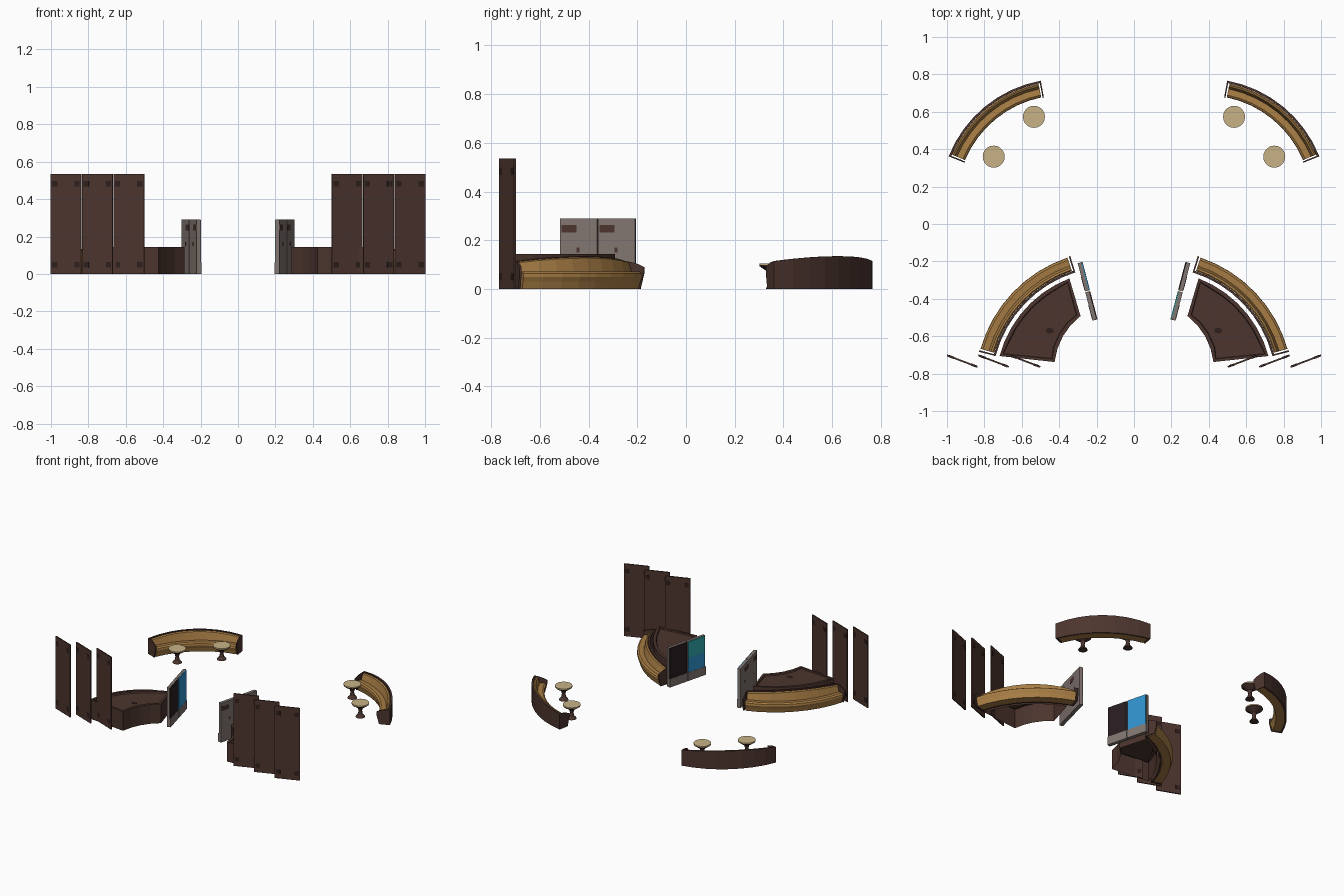
import bpy, bmesh, math
from mathutils import Vector

if "Cube" in bpy.data.objects:
    bpy.data.objects.remove(bpy.data.objects["Cube"])


def material(name, r, g, b):
    m = bpy.data.materials.new(name)
    m.diffuse_color = (r, g, b, 1)
    m.use_nodes = True
    m.node_tree.nodes["Principled BSDF"].inputs["Base Color"].default_value = m.diffuse_color
    return m


BROWN = material("dark brown wood", 0.072, 0.035, 0.027)
MARK = material("scorched brown", 0.026, 0.014, 0.012)
GOLD = material("golden upholstery", 0.40, 0.21, 0.06)
BEIGE = material("beige table top", 0.58, 0.45, 0.24)
GREY = material("warm grey metal", 0.22, 0.18, 0.165)
BLUE = material("blue screen", 0.03, 0.30, 0.62)
TEAL = material("teal screen", 0.03, 0.40, 0.42)
BLACK = material("blank screen", 0.022, 0.012, 0.015)


def finish(bm, name, mat, s):
    """Everything is drawn on the left; s = -1 flips it to the right."""
    for v in bm.verts:
        v.co.x *= s
    bmesh.ops.recalc_face_normals(bm, faces=bm.faces)
    me = bpy.data.meshes.new(name)
    bm.to_mesh(me)
    bm.free()
    me.materials.append(mat)
    ob = bpy.data.objects.new(name, me)
    bpy.context.collection.objects.link(ob)
    return ob


def skin(bm, rings, caps=True):
    """Join closed rings of points into a tube."""
    vs = [[bm.verts.new(p) for p in r] for r in rings]
    n = len(vs[0])
    for a, b in zip(vs, vs[1:]):
        for i in range(n):
            bm.faces.new((a[i], a[(i + 1) % n], b[(i + 1) % n], b[i]))
    if caps:
        bm.faces.new(vs[0])
        bm.faces.new(vs[-1])


def slab(name, p, q, t, z0, z1, mat, s, u0=0, u1=1, off=0):
    """Upright slab along the line p-q, shifted by off along its normal."""
    p, q = Vector((*p, 0)), Vector((*q, 0))
    d = q - p
    n = Vector((-d.y, d.x, 0)).normalized()
    a, b = p + d * u0 + n * off, p + d * u1 + n * off
    h = n * t / 2
    bm = bmesh.new()
    skin(bm, [[v + Vector((0, 0, z)) for v in (a - h, b - h, b + h, a + h)] for z in (z0, z1)])
    finish(bm, name, mat, s)


def sofa(name, cx, cy, r, a0, a1, side, s):
    """Curved sofa; the seat is on the outside (side 1) or inside (side -1)."""
    def pt(a, d, z):
        rr = r + side * d
        return (cx + rr * math.cos(a), cy + rr * math.sin(a), z)

    def sweep(part, profile, mat, b0, b1, segs):
        bm = bmesh.new()
        rings = []
        for i in range(segs + 1):
            a = b0 + (b1 - b0) * i / segs
            u = 2 * (a - a0) / (a1 - a0) - 1
            # the backrest is a little lower toward the ends
            rings.append([pt(a, d, z - 0.02 * u * u * (z > 0.1)) for d, z in profile])
        skin(bm, rings)
        finish(bm, name + "_" + part, mat, s)

    a0, a1 = math.radians(a0), math.radians(a1)
    g = 0.02
    sweep("back_board", [(0, 0), (0, 0.135), (0.012, 0.135), (0.012, 0)], BROWN, a0, a1, 8)
    sweep("backrest_cushion", [(0.013, 0.05), (0.013, 0.125), (0.02, 0.132), (0.03, 0.127),
                               (0.042, 0.07), (0.042, 0.05)], GOLD, a0 + g, a1 - g, 8)
    sweep("seat_cushion", [(0.013, 0.03), (0.013, 0.066), (0.075, 0.072), (0.086, 0.064),
                           (0.088, 0.05), (0.08, 0.03)], GOLD, a0 + g, a1 - g, 8)
    sweep("seat_base", [(0.013, 0), (0.013, 0.03), (0.08, 0.03), (0.072, 0)],
          GOLD, a0 + g, a1 - g, 8)
    end = [(0, 0), (0, 0.135), (0.04, 0.13), (0.066, 0.122), (0.092, 0.09), (0.092, 0.065), (0.076, 0)]
    sweep("end_panel_a", end, BROWN, a0 - 0.004, a0 + 0.008, 1)
    sweep("end_panel_b", end, BROWN, a1 - 0.008, a1 + 0.004, 1)


def fan_table(s):
    """Hollow fan-shaped counter behind the front sofa, open underneath."""
    pts = []
    for i in range(8):
        a = math.radians(111 + 54 * i / 7)
        pts.append((-0.125 + 0.615 * math.cos(a), -0.865 + 0.615 * math.sin(a)))
    c, m, d = Vector((-0.286, -0.492)), Vector((-0.405, -0.585)), Vector((-0.425, -0.738))
    for i in range(5):
        t = 1 - i / 4
        pts.append(tuple(c * (1 - t) ** 2 + m * 2 * t * (1 - t) + d * t * t))
    bm = bmesh.new()
    low = [bm.verts.new((x, y, 0)) for x, y in pts]
    top = [bm.verts.new((x, y, 0.143)) for x, y in pts]
    n = len(pts)
    for i in range(n):
        j = (i + 1) % n
        bm.faces.new((low[i], low[j], top[j], top[i]))
    lid = bm.faces.new(top)
    # raised rim round a slightly sunk top
    bmesh.ops.recalc_face_normals(bm, faces=bm.faces)
    bmesh.ops.inset_region(bm, faces=[lid], thickness=0.02)
    bmesh.ops.inset_region(bm, faces=[lid], thickness=0.004, depth=-0.008)
    finish(bm, "fan_counter", BROWN, s)
    bm = bmesh.new()
    skin(bm, [[(-0.45 + 0.022 * math.cos(k * math.pi / 4), -0.57 + 0.016 * math.sin(k * math.pi / 4), z)
               for k in range(8)] for z in (0.134, 0.137)])
    finish(bm, "counter_mark", MARK, s)


def lathe(name, profile, mat, x, y, s, n=20):
    bm = bmesh.new()
    skin(bm, [[(x + r * math.cos(2 * math.pi * k / n), y + r * math.sin(2 * math.pi * k / n), z)
               for k in range(n)] for r, z in profile])
    finish(bm, name, mat, s)


for s, tag in ((1, "left"), (-1, "right")):
    sofa("back_sofa_" + tag, -0.38, 0.12, 0.657, 100.6, 158.2, -1, s)
    sofa("front_sofa_" + tag, -0.125, -0.865, 0.635, 107.5, 165.3, 1, s)
    fan_table(s)

    # round pedestal tables
    for x, y in ((-0.535, 0.573), (-0.75, 0.36)):
        lathe("round_table_stem", [(0.032, 0), (0.03, 0.006), (0.016, 0.022), (0.012, 0.045),
                                   (0.018, 0.066), (0.05, 0.088)], BROWN, x, y, s)
        lathe("round_table_rim", [(0.05, 0.088), (0.058, 0.094), (0.058, 0.102)], BROWN, x, y, s)
        lathe("round_table_top", [(0.059, 0.098), (0.059, 0.105)], BEIGE, x, y, s)

    # tall partition panels, each with worn corners on both faces
    for x in (-1.0, -0.832, -0.664):
        p, q = (x, -0.702), (x + 0.163, -0.764)
        slab("tall_panel", p, q, 0.009, 0, 0.535, BROWN, s)
        for u in (0.05, 0.78):
            for z in (0.035, 0.468):
                for off in (-0.0052, 0.0052):
                    slab("panel_corner_mark", p, q, 0.0015, z, z + 0.03, MARK, s, u, u + 0.17, off)

    # pair of standing screens, lit side facing the middle
    p, q = (-0.288, -0.206), (-0.208, -0.513)
    for k, (u0, u1) in enumerate(((0, 0.492), (0.508, 1))):
        slab("screen_body", p, q, 0.02, 0.06, 0.29, GREY, s, u0, u1, -0.0035)
        slab("screen_base", p, q, 0.027, 0, 0.062, GREY, s, u0, u1)
        lit = k == (0 if s == 1 else 1)
        a, b = u0 + 0.015, u1 - 0.015
        if lit and s == -1:
            slab("screen_lower", p, q, 0.006, 0.062, 0.17, BLUE, s, a, b, 0.0095)
            slab("screen_upper", p, q, 0.006, 0.17, 0.288, TEAL, s, a, b, 0.0095)
        else:
            slab("screen_face", p, q, 0.006, 0.062, 0.288, BLUE if lit else BLACK, s, a, b, 0.0095)
        # vents on the rear
        slab("screen_vent", p, q, 0.002, 0.232, 0.263, BROWN, s, u1 - 0.22, u1 - 0.02, -0.0142)
        slab("screen_port", p, q, 0.002, 0.15, 0.17, BROWN, s, u1 - 0.26, u1 - 0.22, -0.0142)
